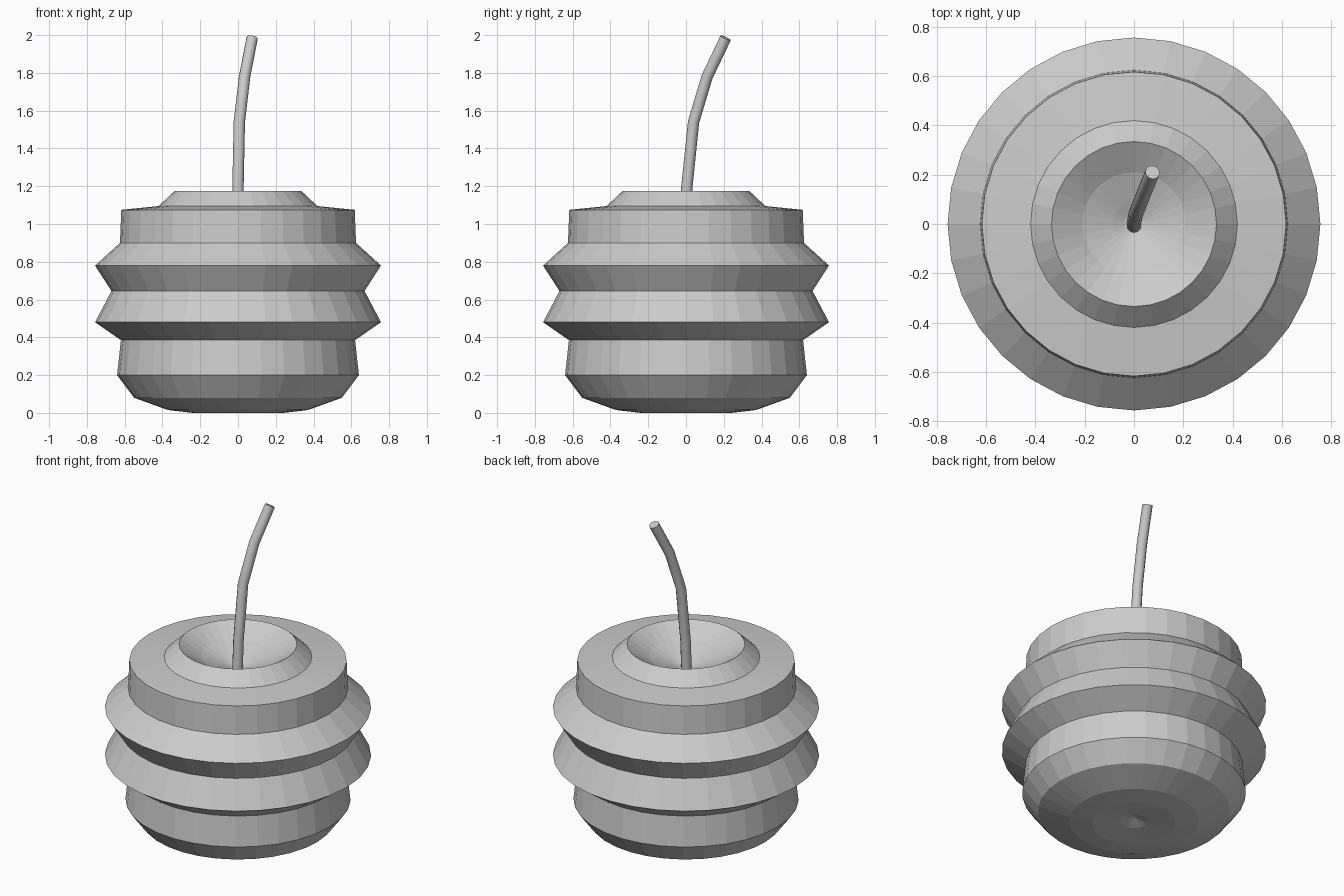
import bpy, bmesh
from math import tau
from mathutils import Vector

cube = bpy.data.objects.get("Cube")
if cube:
    bpy.data.objects.remove(cube, do_unlink=True)

# One plain grey for everything
grey = bpy.data.materials.new("plain_grey")
grey.use_nodes = True
grey.diffuse_color = (0.6, 0.6, 0.6, 1)
grey.node_tree.nodes["Principled BSDF"].inputs["Base Color"].default_value = (0.6, 0.6, 0.6, 1)


def add_object(name, mesh):
    obj = bpy.data.objects.new(name, mesh)
    bpy.context.collection.objects.link(obj)
    mesh.materials.clear()
    mesh.materials.append(grey)
    return obj


def lathe(name, profile, sides):
    """Turn a (radius, height) profile around the z axis."""
    bm = bmesh.new()
    verts = [bm.verts.new((r, 0, z)) for r, z in profile]
    edges = [bm.edges.new(pair) for pair in zip(verts, verts[1:])]
    bmesh.ops.spin(bm, geom=verts + edges, cent=(0, 0, 0), axis=(0, 0, 1),
                   angle=tau, steps=sides, use_duplicate=False)
    bmesh.ops.remove_doubles(bm, verts=bm.verts, dist=0.0005)
    bmesh.ops.recalc_face_normals(bm, faces=bm.faces)
    mesh = bpy.data.meshes.new(name)
    bm.to_mesh(mesh)
    bm.free()
    return add_object(name, mesh)


def tube(name, points, radius):
    """Sweep a round section along a path and cap its ends."""
    curve = bpy.data.curves.new(name + "_path", "CURVE")
    curve.dimensions = "3D"
    curve.bevel_depth = radius
    curve.bevel_resolution = 4
    curve.use_fill_caps = True
    spline = curve.splines.new("POLY")
    spline.points.add(len(points) - 1)
    for point, co in zip(spline.points, points):
        point.co = (*co, 1)
    path = bpy.data.objects.new(name + "_path", curve)
    bpy.context.collection.objects.link(path)
    mesh = bpy.data.meshes.new_from_object(
        path.evaluated_get(bpy.context.evaluated_depsgraph_get()))
    bpy.data.objects.remove(path)
    obj = add_object(name, mesh)
    for face in mesh.polygons:
        face.use_smooth = len(face.vertices) == 4
    return obj


# Faceted fruit body: dimpled base, two ridges, shoulder, collar and stem hollow
lathe("fruit_body", [
    (0, 0.04), (0.08, 0.015), (0.24, 0), (0.37, 0.015), (0.55, 0.08),
    (0.64, 0.2), (0.62, 0.385), (0.757, 0.48), (0.67, 0.645),
    (0.757, 0.78), (0.625, 0.9), (0.618, 1.075), (0.42, 1.095),
    (0.335, 1.175), (0.21, 1.1), (0.085, 1.05), (0.04, 1.03), (0, 1.025),
], 32)

# Bent stem rising from the hollow
tube("stem", [(0, -0.005, 1.02), (0, 0.005, 1.2), (0.007, 0.04, 1.54),
              (0.035, 0.112, 1.78), (0.075, 0.21, 1.985)], 0.03)
